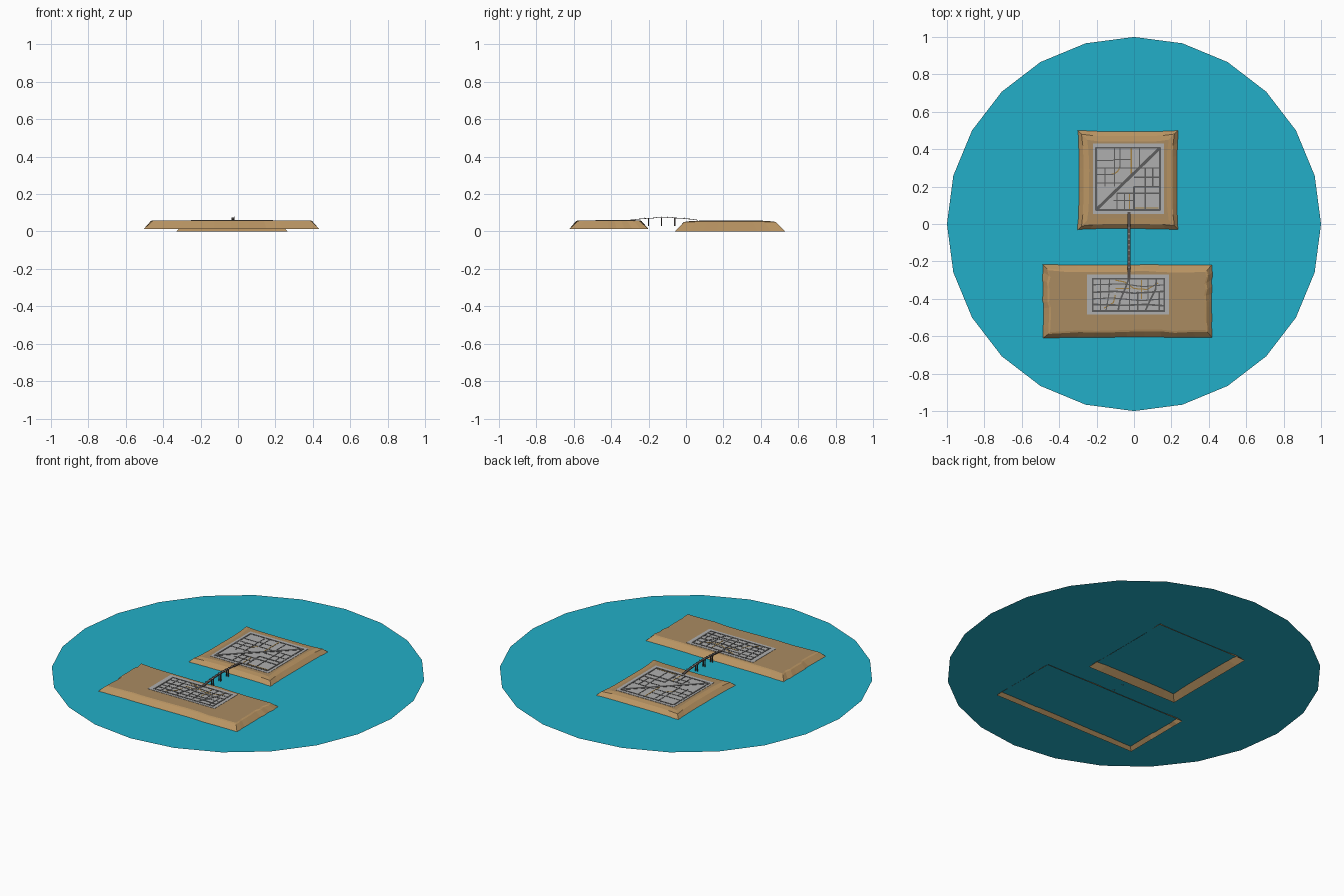
import bpy, bmesh, math, random
from mathutils import Vector

if "Cube" in bpy.data.objects:
    bpy.data.objects.remove(bpy.data.objects["Cube"])

random.seed(4)

def mat(name, rgb):
    m = bpy.data.materials.new(name)
    m.diffuse_color = (*rgb, 1)
    m.use_nodes = True
    m.node_tree.nodes["Principled BSDF"].inputs["Base Color"].default_value = m.diffuse_color
    return m

WATER = mat("water teal", (0.016, 0.43, 0.58))
SAND = mat("sand top", (0.40, 0.26, 0.12))
SLOPE = mat("sand slope", (0.49, 0.30, 0.125))
PAVE = mat("pavement grey", (0.43, 0.43, 0.43))
ROAD = mat("road grey", (0.11, 0.11, 0.11))
LANE = mat("lane ochre", (0.36, 0.22, 0.06))
STEEL = mat("bridge brown grey", (0.09, 0.075, 0.07))
DASH = mat("bridge light grey", (0.45, 0.43, 0.42))

def finish(bm, name, *mats):
    bmesh.ops.recalc_face_normals(bm, faces=bm.faces[:])
    me = bpy.data.meshes.new(name)
    bm.to_mesh(me)
    bm.free()
    for m in mats:
        me.materials.append(m)
    ob = bpy.data.objects.new(name, me)
    bpy.context.collection.objects.link(ob)
    return ob

def box(bm, x0, x1, y0, y1, z0, z1):
    v = [bm.verts.new((x, y, z)) for z in (z0, z1)
         for x, y in ((x0, y0), (x1, y0), (x1, y1), (x0, y1))]
    for f in ((3, 2, 1, 0), (4, 5, 6, 7), (0, 1, 5, 4), (1, 2, 6, 5), (2, 3, 7, 6), (3, 0, 4, 7)):
        bm.faces.new([v[i] for i in f])

def ribbon(bm, pts, width, thick):
    """Flat strip following a path; z of the points is the top."""
    pts = [Vector(p) for p in pts]
    rows = []
    for i, p in enumerate(pts):
        d = pts[min(i + 1, len(pts) - 1)] - pts[max(i - 1, 0)]
        n = Vector((-d.y, d.x, 0)).normalized() * width / 2
        dn = Vector((0, 0, -thick))
        rows.append([bm.verts.new(q) for q in (p + n, p - n, p - n + dn, p + n + dn)])
    for a, b in zip(rows, rows[1:]):
        for k in range(4):
            bm.faces.new((a[k], a[(k + 1) % 4], b[(k + 1) % 4], b[k]))
    bm.faces.new(rows[0])
    bm.faces.new(rows[-1][::-1])

def island(name, x0, x1, y0, y1, rings, pinch, jitter, n=8):
    """Open-bottomed sand mound built from stacked inset rings (inset, z)."""
    bm = bmesh.new()
    noise = [Vector((random.uniform(-1, 1), random.uniform(-1, 1), 0)) * jitter for _ in range(4 * n)]
    prev = None
    for r, (ins, z) in enumerate(rings):
        cs = [(x0 + ins, y0 + ins), (x1 - ins, y0 + ins), (x1 - ins, y1 - ins), (x0 + ins, y1 - ins)]
        ring = []
        for s in range(4):
            a, b = Vector((*cs[s], z)), Vector((*cs[(s + 1) % 4], z))
            d = (b - a).normalized()
            inward = Vector((-d.y, d.x, 0))
            for i in range(n):
                t = i / n
                bow = pinch * (1 - (2 * t - 1) ** 4) * (r > 0)
                ring.append(bm.verts.new(a.lerp(b, t) + inward * bow + noise[s * n + i] * min(r, 1)))
        if prev:
            for i in range(4 * n):
                j = (i + 1) % (4 * n)
                bm.faces.new((prev[i], prev[j], ring[j], ring[i])).material_index = 1
        prev = ring
    bm.faces.new(prev)
    return finish(bm, name, SAND, SLOPE)

# water disc
bm = bmesh.new()
bmesh.ops.create_circle(bm, cap_ends=True, segments=24, radius=1)
bmesh.ops.translate(bm, verts=bm.verts[:], vec=(0, 0, 0.03))
finish(bm, "water_disc", WATER)

# islands
island("north_island", -0.33, 0.265, -0.06, 0.53, [(0, 0), (0.05, 0.051), (0.08, 0.055)], 0.01, 0.001)
island("south_island", -0.505, 0.435, -0.625, -0.20, [(0, 0.012), (0.042, 0.056), (0.052, 0.059)], 0.004, 0.006, 10)

# city pavements
bm = bmesh.new()
box(bm, -0.22, 0.16, 0.053, 0.43, 0.05, 0.0565)
finish(bm, "north_pavement", PAVE)
bm = bmesh.new()
box(bm, -0.25, 0.187, -0.485, -0.27, 0.054, 0.0605)
finish(bm, "south_pavement", PAVE)

def streets(name, z, lines, material, width):
    bm = bmesh.new()
    for line in lines:
        ribbon(bm, [(x, y, z) for x, y in line], width, 0.003)
    finish(bm, name, material)

def h(y, a, b):
    return [(a, y), (b, y)]

def v(x, a, b):
    return [(x, a), (x, b)]

def arc(cx, cy, r, a0, a1, n=6):
    return [(cx + r * math.cos(math.radians(a0 + (a1 - a0) * i / n)),
             cy + r * math.sin(math.radians(a0 + (a1 - a0) * i / n))) for i in range(n + 1)]

# north city streets: frame, diagonal avenue, grid, ochre lanes
streets("north_main_roads", 0.058,
        [h(0.408, -0.207, 0.143), h(0.075, -0.207, 0.143), v(-0.203, 0.075, 0.41), v(0.139, 0.075, 0.41),
         h(0.20, 0.0, 0.139), v(0.0, 0.075, 0.20), h(0.165, -0.09, 0.139)], ROAD, 0.009)
streets("north_avenue", 0.0582, [[(-0.20, 0.078), (0.137, 0.405)]], ROAD, 0.016)
streets("north_side_roads", 0.0578,
        [h(0.34, -0.2, -0.11), h(0.30, -0.2, 0.139), h(0.265, -0.2, -0.11), h(0.22, -0.2, -0.06),
         h(0.345, -0.11, -0.02), h(0.125, -0.11, 0.0), v(-0.105, 0.20, 0.41), v(-0.075, 0.30, 0.41),
         v(0.03, 0.31, 0.41), v(-0.155, 0.20, 0.30), v(-0.09, 0.075, 0.165), v(-0.05, 0.075, 0.165),
         v(0.06, 0.075, 0.30), v(0.10, 0.20, 0.30), h(0.25, 0.0, 0.139)], ROAD, 0.006)
streets("north_lanes", 0.0576,
        [v(-0.015, 0.25, 0.41), arc(-0.125, 0.315, 0.05, -90, 0), h(0.085, 0.0, 0.13),
         v(-0.025, 0.075, 0.165)], LANE, 0.006)

# south city streets
streets("south_main_roads", 0.062,
        [h(-0.292, -0.225, 0.166), h(-0.465, -0.225, 0.166), v(-0.22, -0.468, -0.289), v(0.162, -0.468, -0.289),
         [(-0.22, -0.365), (-0.1, -0.36), (0.0, -0.37), (0.162, -0.36)],
         [(-0.22, -0.43), (-0.05, -0.435), (0.06, -0.43), (0.162, -0.437)],
         [(-0.085, -0.465), (-0.075, -0.41), (-0.045, -0.34), (-0.027, -0.29)],
         [(0.06, -0.465), (0.085, -0.41), (0.115, -0.35), (0.12, -0.292)]], ROAD, 0.009)
streets("south_side_roads", 0.0618,
        [[(-0.22, -0.325), (-0.06, -0.32), (0.05, -0.335), (0.162, -0.325)],
         [(-0.22, -0.40), (-0.12, -0.395), (0.04, -0.41), (0.162, -0.40)],
         v(-0.18, -0.465, -0.29), [(-0.15, -0.465), (-0.135, -0.38), (-0.13, -0.29)],
         v(-0.025, -0.465, -0.29), v(0.02, -0.465, -0.36), v(0.075, -0.40, -0.29),
         v(0.135, -0.465, -0.36)], ROAD, 0.006)
streets("south_lanes", 0.0616,
        [[(-0.10, -0.30), (-0.05, -0.31), (0.0, -0.345), (0.07, -0.35), (0.13, -0.315)],
         [(-0.16, -0.45), (-0.11, -0.42), (-0.10, -0.38)], v(0.04, -0.40, -0.30), h(-0.345, -0.1, -0.02)], LANE, 0.006)

# arched bridge: deck, dashes, railings and piers
BX = -0.027

def arch(y):
    return 0.062 + 0.013 * (1 - ((y + 0.115) / 0.18) ** 2)

ys = [-0.295 + 0.36 * i / 24 for i in range(25)]
bm = bmesh.new()
ribbon(bm, [(BX, y, arch(y)) for y in ys], 0.016, 0.003)
finish(bm, "bridge_deck", STEEL)

bm = bmesh.new()
for a, b in list(zip(ys, ys[1:]))[4:20:2]:
    ribbon(bm, [(BX, y, arch(y) + 0.0006) for y in (a, (a + b) / 2)], 0.004, 0.001)
finish(bm, "bridge_dashes", DASH)

bm = bmesh.new()
for sx in (-0.0075, 0.0075):
    for y in ys[3:22:2]:
        box(bm, BX + sx - 0.001, BX + sx + 0.001, y - 0.001, y + 0.001, arch(y) - 0.001, arch(y) + 0.004)
finish(bm, "bridge_railing_posts", STEEL)

bm = bmesh.new()
for y in (-0.20, -0.13, -0.06):
    for sx in (-0.006, 0.006):
        box(bm, BX + sx - 0.002, BX + sx + 0.002, y - 0.003, y + 0.003, 0.029, arch(y) - 0.002)
    box(bm, BX - 0.009, BX + 0.009, y - 0.003, y + 0.003, arch(y) - 0.007, arch(y) - 0.002)
finish(bm, "bridge_piers", STEEL)

# bridge landing
bm = bmesh.new()
box(bm, BX - 0.009, BX + 0.009, -0.297, -0.275, 0.058, 0.0635)
finish(bm, "bridge_landing", STEEL)
